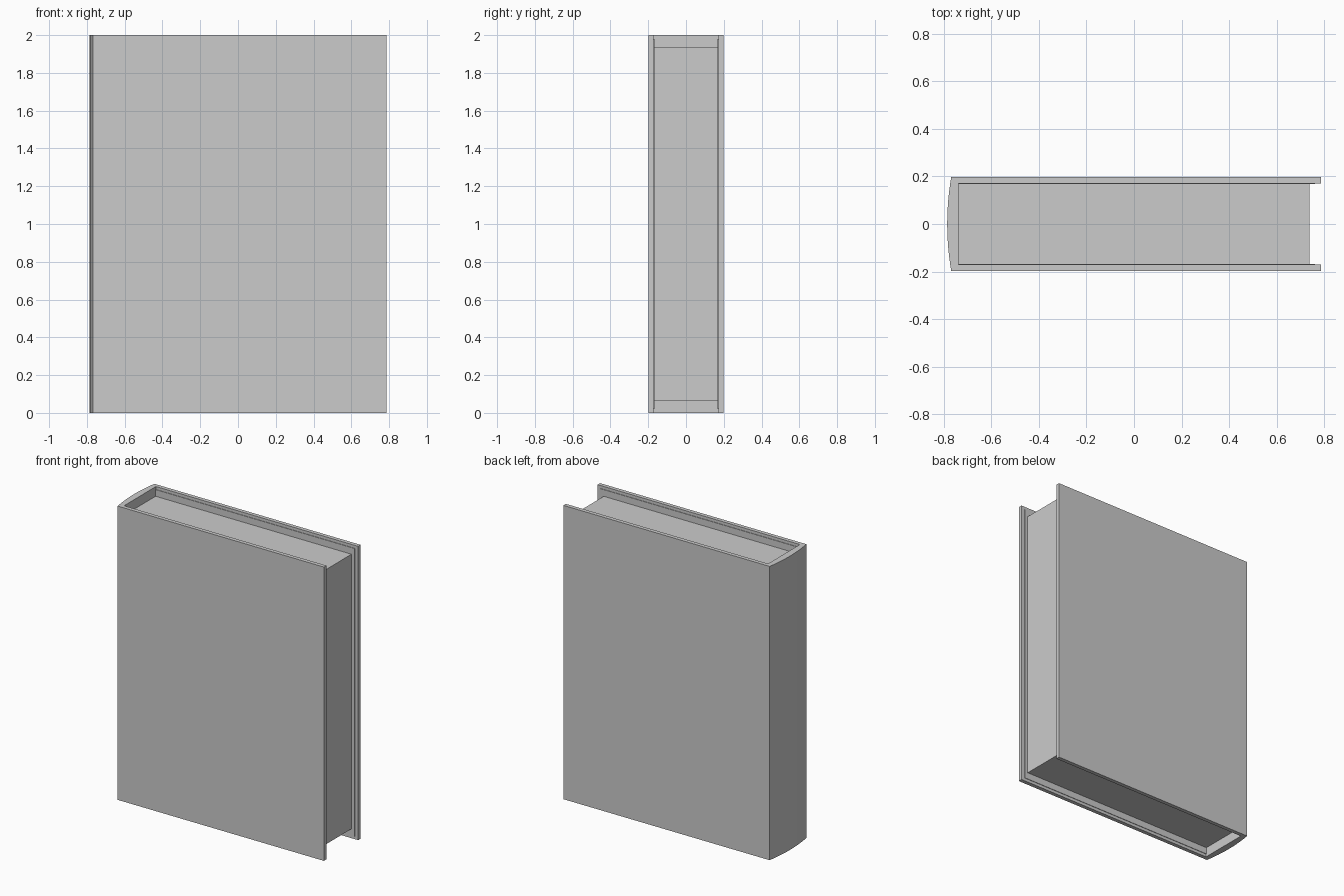
import bpy, bmesh

if "Cube" in bpy.data.objects:
    bpy.data.objects.remove(bpy.data.objects["Cube"])

W, H = 0.785, 2.0          # half width, height
Y_OUT, Y_IN = 0.198, 0.171  # cover outside / inside
SPINE_EDGE, SPINE_IN = -0.768, -0.738


def make_object(name, bm):
    bmesh.ops.recalc_face_normals(bm, faces=bm.faces)
    mesh = bpy.data.meshes.new(name)
    bm.to_mesh(mesh)
    bm.free()
    obj = bpy.data.objects.new(name, mesh)
    bpy.context.collection.objects.link(obj)
    return obj


def prism(name, outline, z0, z1):
    bm = bmesh.new()
    face = bm.faces.new([bm.verts.new((x, y, z0)) for x, y in outline])
    ext = bmesh.ops.extrude_face_region(bm, geom=[face])
    top = [v for v in ext["geom"] if isinstance(v, bmesh.types.BMVert)]
    bmesh.ops.translate(bm, verts=top, vec=(0, 0, z1 - z0))
    return make_object(name, bm)


def box(name, x0, x1, y0, y1, z0, z1):
    return prism(name, [(x0, y0), (x1, y0), (x1, y1), (x0, y1)], z0, z1)


# Cover: two boards joined by a gently rounded spine
N = 12
ts = [1 - 2 * i / N for i in range(N + 1)]
spine = [(SPINE_EDGE - (W + SPINE_EDGE) * (1 - t * t), Y_OUT * t) for t in ts]
outline = [(W, Y_IN), (W, Y_OUT)] + spine + [
    (W, -Y_OUT), (W, -Y_IN), (SPINE_IN, -Y_IN), (SPINE_IN, Y_IN)]
cover = prism("cover", outline, 0, H)
bpy.context.view_layer.objects.active = cover
cover.select_set(True)
bpy.ops.object.shade_smooth_by_angle()

# Page block, recessed at head, foot and fore edge
box("page_block", SPINE_IN, 0.737, -0.169, 0.169, 0.065, 1.935)

# Thin endpapers lining the inside of each board
for side, name in ((1, "back_endpaper"), (-1, "front_endpaper")):
    ys = sorted((side * 0.1675, side * Y_IN))
    box(name, SPINE_IN, 0.76, ys[0], ys[1], 0.02, 1.98)
